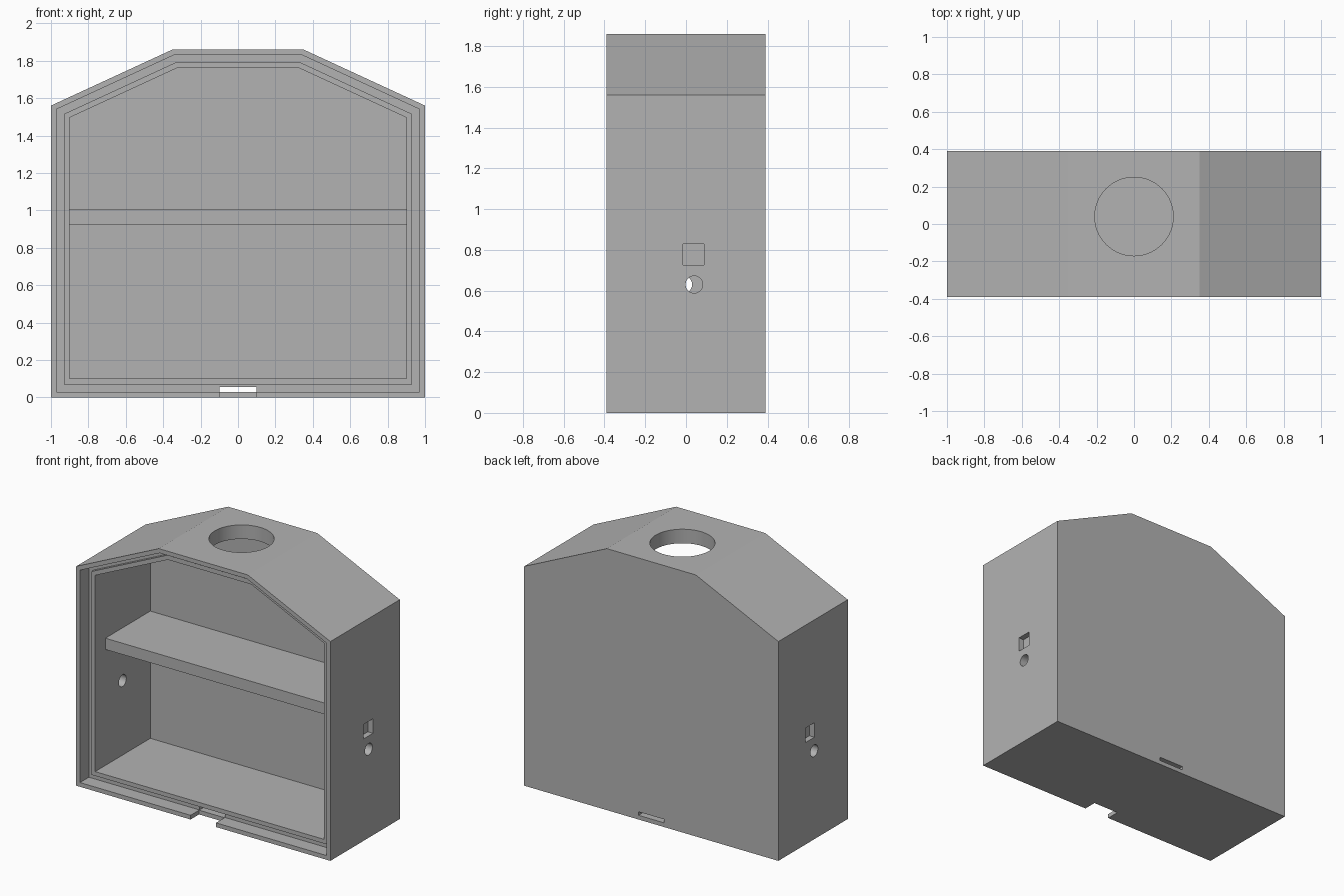
import bpy
import bmesh
import math

old = bpy.data.objects.get("Cube")
if old:
    bpy.data.objects.remove(old, do_unlink=True)

FRONT, BACK = -0.39, 0.39

grey = bpy.data.materials.new("plain grey")
grey.use_nodes = True
grey.diffuse_color = (0.45, 0.45, 0.45, 1)
grey.node_tree.nodes["Principled BSDF"].inputs["Base Color"].default_value = (0.45, 0.45, 0.45, 1)


def outline(inset):
    """Gabled cabinet outline, moved evenly inwards."""
    half = [(1 - inset, inset),
            (1 - inset, 1.56 - 0.64 * inset),
            (0.35 - 0.22 * inset, 1.86 - inset)]
    return half + [(-x, z) for x, z in reversed(half)]


def make_object(name, bm):
    bmesh.ops.recalc_face_normals(bm, faces=bm.faces)
    mesh = bpy.data.meshes.new(name)
    bm.to_mesh(mesh)
    bm.free()
    mesh.materials.append(grey)
    obj = bpy.data.objects.new(name, mesh)
    bpy.context.collection.objects.link(obj)
    return obj


def box(name, low, high):
    bm = bmesh.new()
    bmesh.ops.create_cube(bm, size=1)
    for v in bm.verts:
        v.co = [(a + b) / 2 + c * (b - a) for a, b, c in zip(low, high, v.co)]
    return make_object(name, bm)


def cylinder(name, centre, radius, depth, sideways=False):
    bm = bmesh.new()
    bmesh.ops.create_cone(bm, cap_ends=True, segments=64, radius1=radius,
                          radius2=radius, depth=depth)
    obj = make_object(name, bm)
    obj.location = centre
    if sideways:
        obj.rotation_euler.y = math.pi / 2
    return obj


def cut(target, cutter):
    cutter.hide_render = True
    mod = target.modifiers.new("cut", "BOOLEAN")
    mod.operation = "DIFFERENCE"
    mod.solver = "EXACT"
    mod.object = cutter
    bpy.context.view_layer.objects.active = target
    bpy.ops.object.modifier_apply(modifier=mod.name)
    bpy.data.objects.remove(cutter, do_unlink=True)


# Shell: outer skin, front rim, groove, raised inner ridge and cavity
steps = [(0, BACK), (0, FRONT), (0.03, FRONT), (0.03, -0.29),
         (0.07, -0.29), (0.07, -0.32), (0.10, -0.32), (0.10, 0.30)]
bm = bmesh.new()
rings = [[bm.verts.new((x, y, z)) for x, z in outline(inset)] for inset, y in steps]
for a, b in zip(rings, rings[1:]):
    for i in range(len(a)):
        j = (i + 1) % len(a)
        bm.faces.new((a[i], a[j], b[j], b[i]))
bm.faces.new(rings[0])
bm.faces.new(rings[-1])
shell = make_object("cabinet_shell", bm)

# Round vent in the roof
cut(shell, cylinder("vent_cutter", (0, 0.04, 1.85), 0.21, 0.5))

# Round hole and blind square pocket in each side
for side, hole_y in ((1, 0.04), (-1, -0.012)):
    cut(shell, cylinder("hole_cutter", (side * 0.97, hole_y, 0.63), 0.042, 0.3, True))
    xs = sorted((side * 0.96, side * 1.1))
    cut(shell, box("pocket_cutter", (xs[0], -0.015, 0.725), (xs[1], 0.088, 0.828)))

# Notch in the front lip and cable slot under the floor
cut(shell, box("notch_cutter", (-0.1, -0.5, -0.1), (0.1, -0.295, 0.055)))
cut(shell, box("slot_cutter", (-0.1, -0.45, 0.03), (0.1, 0.5, 0.055)))

# Shelf, let into the walls
shelf = box("shelf", (-0.92, -0.205, 0.925), (0.92, 0.32, 1.005))

# Smooth the round holes only
bpy.ops.object.select_all(action="DESELECT")
shell.select_set(True)
bpy.context.view_layer.objects.active = shell
bpy.ops.object.shade_smooth_by_angle(angle=math.radians(20))
